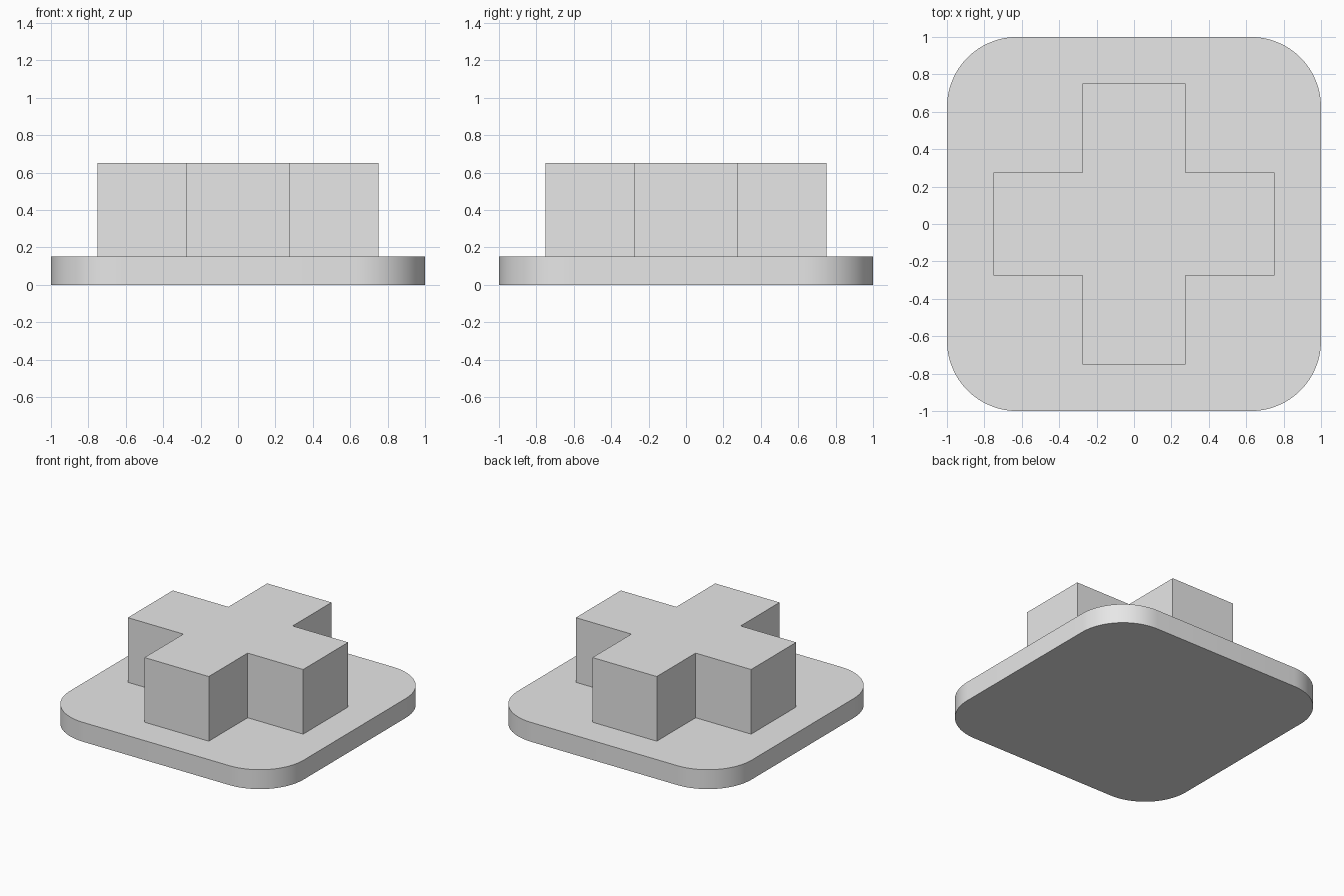
import bpy
import bmesh
import math

cube = bpy.data.objects.get("Cube")
if cube:
    bpy.data.objects.remove(cube, do_unlink=True)

# Single plain grey
grey = bpy.data.materials.new("light_grey")
grey.use_nodes = True
colour = (0.8, 0.8, 0.8, 1)
grey.diffuse_color = colour
grey.node_tree.nodes["Principled BSDF"].inputs["Base Color"].default_value = colour


def extrude_outline(name, outline, bottom, top):
    """Solid prism from a counter-clockwise outline."""
    bm = bmesh.new()
    base = bm.faces.new([bm.verts.new((x, y, bottom)) for x, y in outline])
    result = bmesh.ops.extrude_face_region(bm, geom=[base], use_keep_orig=True)
    for item in result["geom"]:
        if isinstance(item, bmesh.types.BMVert):
            item.co.z = top
    bmesh.ops.recalc_face_normals(bm, faces=bm.faces)
    mesh = bpy.data.meshes.new(name)
    bm.to_mesh(mesh)
    bm.free()
    mesh.materials.append(grey)
    obj = bpy.data.objects.new(name, mesh)
    bpy.context.collection.objects.link(obj)
    return obj


def four_turns(points):
    """Repeat a run of points in each quadrant."""
    outline = []
    for _ in range(4):
        outline += points
        points = [(-y, x) for x, y in points]
    return outline


# Rounded square plate
half, radius, steps = 1.0, 0.375, 16
centre = half - radius
corner = []
for i in range(steps + 1):
    angle = math.pi / 2 * i / steps
    corner.append((centre + radius * math.cos(angle),
                   centre + radius * math.sin(angle)))
plate = extrude_outline("base_plate", four_turns(corner), 0, 0.15)

# Smooth the rounded corners, keep the rims sharp
bpy.ops.object.select_all(action="DESELECT")
plate.select_set(True)
bpy.context.view_layer.objects.active = plate
bpy.ops.object.shade_smooth_by_angle(angle=math.radians(30))

# Raised cross
reach, arm = 0.75, 0.275
extrude_outline("raised_cross",
                four_turns([(reach, -arm), (reach, arm), (arm, arm)]),
                0.15, 0.65)
